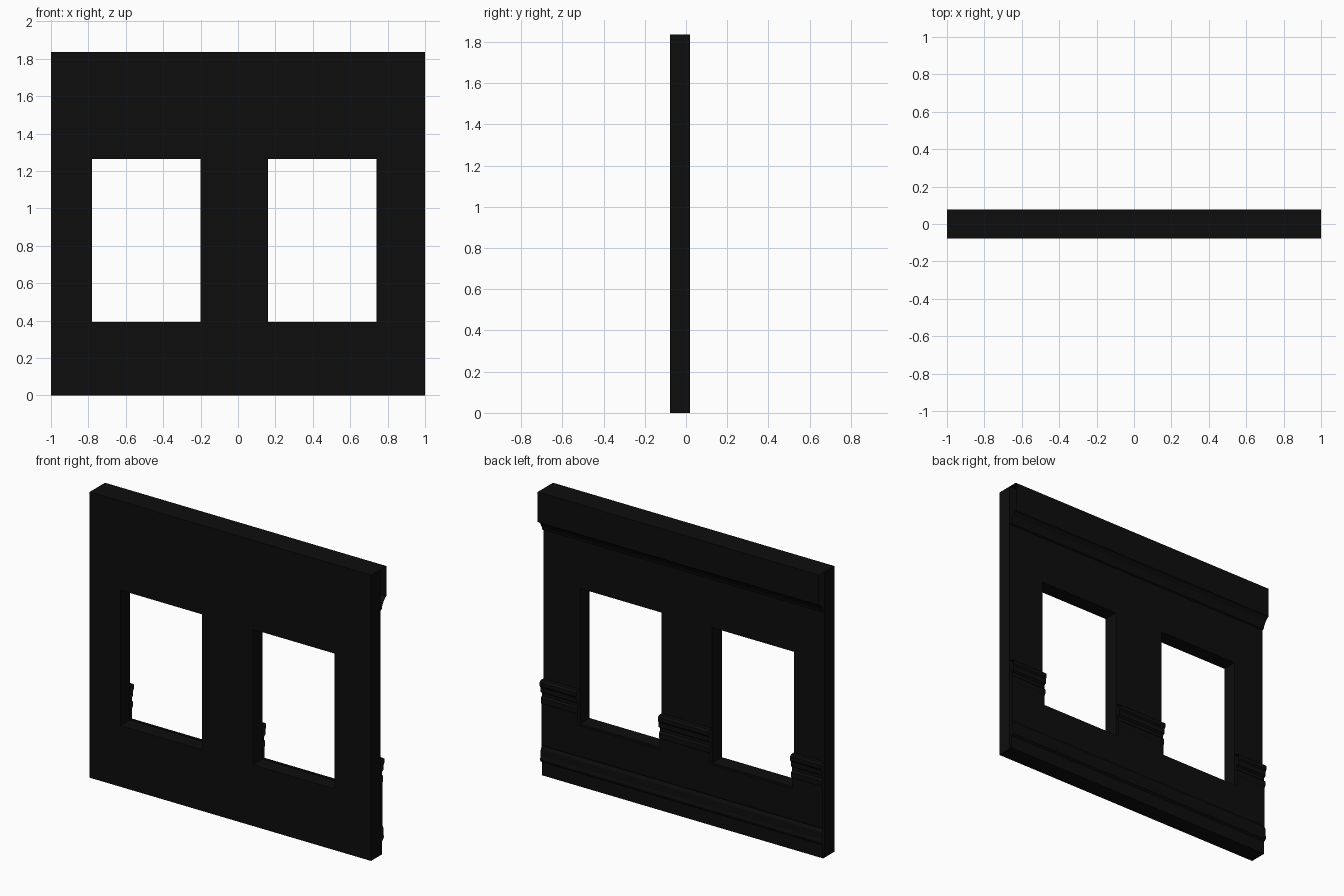
import bpy
import bmesh

cube = bpy.data.objects.get("Cube")
if cube:
    bpy.data.objects.remove(cube)

FRONT, BACK, TOP = -0.078, 0.02, 1.835
SILL, HEAD = 0.393, 1.263

black = bpy.data.materials.new("black")
black.use_nodes = True
colour = (0.004, 0.004, 0.004, 1)
black.diffuse_color = colour
black.node_tree.nodes["Principled BSDF"].inputs["Base Color"].default_value = colour


def finish(bm, name):
    mesh = bpy.data.meshes.new(name)
    bm.to_mesh(mesh)
    bm.free()
    mesh.materials.append(black)
    obj = bpy.data.objects.new(name, mesh)
    bpy.context.collection.objects.link(obj)
    return obj


def moulding(name, profile, spans):
    """Open-ended strip: sweep a (y, z) profile along each x span."""
    bm = bmesh.new()
    for x0, x1 in spans:
        rows = [[bm.verts.new((x, y, z)) for x in (x0, x1)] for y, z in profile]
        for low, high in zip(rows, rows[1:]):
            bm.faces.new((low[0], high[0], high[1], low[1]))
    return finish(bm, name)


# Wall slab: a grid of cells without the two window cells, then thickened
xs = [-1, -0.78, -0.2, 0.16, 0.74, 1]
zs = [0, SILL, HEAD, TOP]
bm = bmesh.new()
grid = [[bm.verts.new((x, FRONT, z)) for x in xs] for z in zs]
for r in range(len(zs) - 1):
    for c in range(len(xs) - 1):
        if r == 1 and c in (1, 3):
            continue
        bm.faces.new((grid[r][c], grid[r][c + 1], grid[r + 1][c + 1], grid[r + 1][c]))
result = bmesh.ops.extrude_face_region(bm, geom=bm.faces[:], use_keep_orig=True)
moved = [v for v in result["geom"] if isinstance(v, bmesh.types.BMVert)]
bmesh.ops.translate(bm, verts=moved, vec=(0, BACK - FRONT, 0))
bmesh.ops.recalc_face_normals(bm, faces=bm.faces[:])
finish(bm, "wall")

full = [(-1, 1)]
piers = [(xs[0], xs[1]), (xs[2], xs[3]), (xs[4], xs[5])]

# Cornice with a sloping underside along the top
moulding("cornice", [(BACK, 1.57), (0.03, 1.575), (0.036, 1.595), (0.05, 1.62),
                     (0.068, 1.638), (0.078, 1.642), (0.078, TOP), (BACK, TOP)], full)

# Skirting with a bead, and the panelling up to the sill
moulding("skirting", [(BACK, 0), (0.036, 0), (0.036, 0.085), (0.05, 0.095), (0.053, 0.11),
                      (0.048, 0.125), (0.046, 0.17), (0.036, 0.19)], full)
moulding("lower_panel", [(0.036, 0.19), (0.04, 0.2), (0.04, SILL)], full)

# Panelling beside the windows and the rail above it
moulding("upper_panel", [(0.04, SILL), (0.04, 0.46)], piers)
moulding("dado_rail", [(0.04, 0.46), (0.046, 0.47), (0.046, 0.5), (0.036, 0.51), (0.036, 0.53),
                       (0.05, 0.54), (0.05, 0.57), (0.057, 0.58), (0.057, 0.605),
                       (0.045, 0.615), (BACK, 0.615)], piers)
